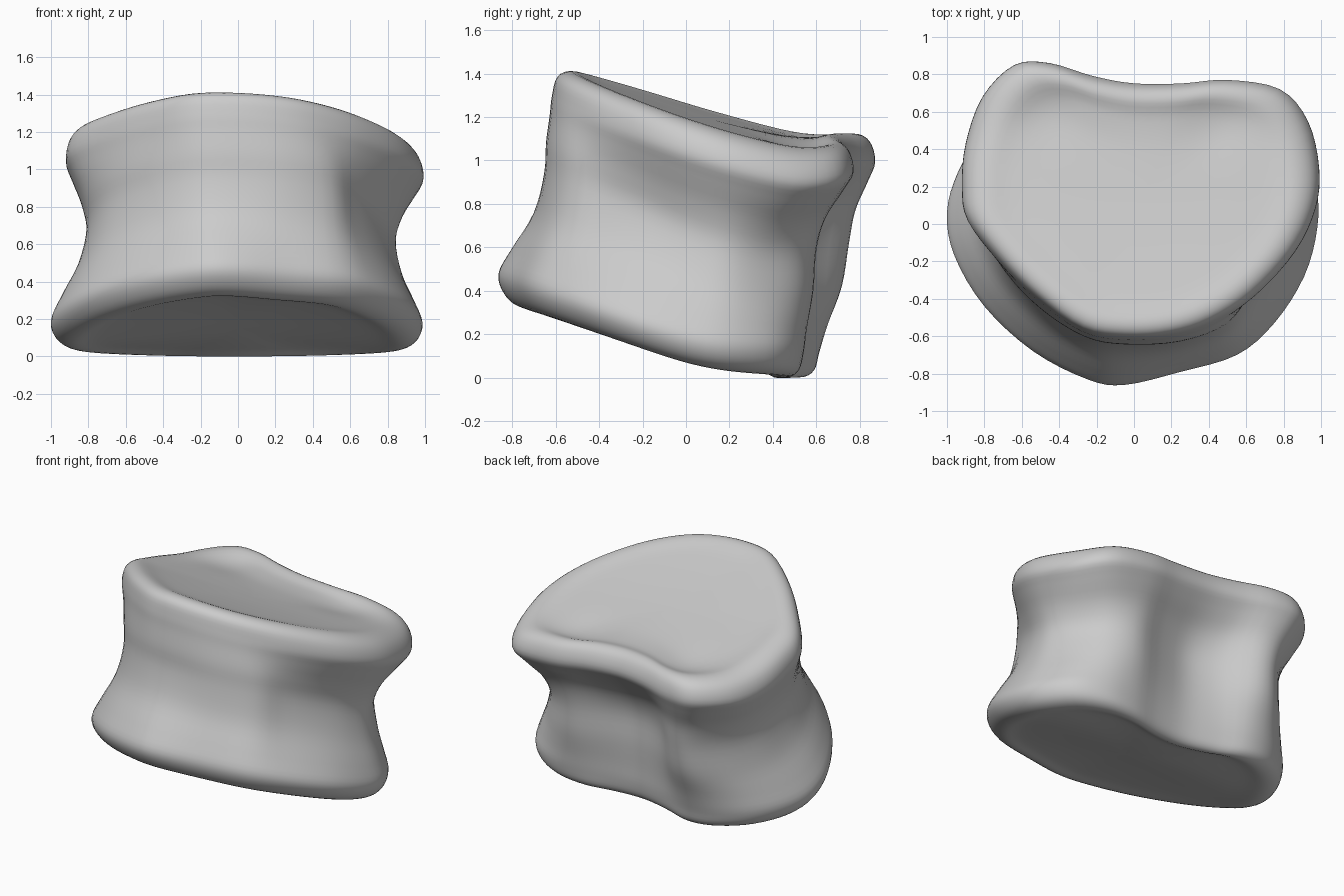
import bpy, math
from mathutils import Vector

if "Cube" in bpy.data.objects:
    bpy.data.objects.remove(bpy.data.objects["Cube"])

# Matching outlines, counter-clockwise from the front: lower rim, waist, upper rim
LOWER = [(-.05, -.86), (.25, -.79), (.55, -.70), (.75, -.53), (.91, -.28), (.98, -.02),
         (.97, .20), (.85, .41), (.66, .52), (.45, .54), (.22, .50), (0, .49),
         (-.22, .54), (-.43, .61), (-.62, .59), (-.81, .47), (-.94, .28), (-1, .06),
         (-.96, -.17), (-.80, -.44), (-.54, -.68), (-.25, -.83)]
WAIST = [(-.05, -.65), (.25, -.635), (.50, -.54), (.62, -.37), (.74, -.15), (.82, .04),
         (.84, .21), (.76, .39), (.63, .54), (.45, .60), (.22, .54), (0, .51),
         (-.20, .58), (-.39, .73), (-.54, .73), (-.69, .57), (-.79, .35), (-.81, .15),
         (-.78, -.06), (-.68, -.27), (-.49, -.47), (-.26, -.61)]
UPPER = [(-.05, -.615), (.20, -.60), (.42, -.53), (.65, -.38), (.86, -.15), (.97, .08),
         (.99, .30), (.93, .55), (.78, .72), (.50, .77), (.25, .75), (0, .75),
         (-.22, .79), (-.45, .86), (-.64, .85), (-.81, .68), (-.90, .43), (-.92, .20),
         (-.89, .02), (-.73, -.19), (-.53, -.39), (-.28, -.57)]
STEPS = 4


def spline(pts, closed):
    """Catmull-Rom resampling through the control points."""
    n, out = len(pts), []
    get = (lambda i: pts[i % n]) if closed else (lambda i: pts[max(0, min(n - 1, i))])
    for i in range(n if closed else n - 1):
        a, b, c, d = (get(i + k) for k in (-1, 0, 1, 2))
        for k in range(STEPS):
            t = k / STEPS
            out.append(0.5 * (2 * b + (c - a) * t + (2 * a - 5 * b + 4 * c - d) * t * t
                              + (3 * b - a - 3 * c + d) * t ** 3))
    if not closed:
        out.append(pts[-1])
    return out


def bump(x, y, cx, cy, r):
    return math.exp(-((x - cx) ** 2 + (y - cy) ** 2) / r ** 2)


def soft(t, w):
    """Smooth ramp: zero below 0, rising with slope 1 above."""
    return w * math.log(1 + math.exp(t / w))


def top_z(x, y):
    return 1.29 - .28 * y - .042 * x - .055 * x * x + .34 * soft(y - .55, .06)


def bottom_z(x, y):
    return .01 + .38 * soft(.1 - y, .1) + .03 * x * x


def plate(p, centre, s, height, dish, drop):
    """Point on an end plate, scaled towards the centre and dished."""
    q = centre + (p - centre) * s
    return Vector((q.x, q.y, height(q.x, q.y) + dish * (1 - s * s) + drop))


low, mid, up = (spline([Vector(p) for p in o], True) for o in (LOWER, WAIST, UPPER))
low_c, up_c = Vector((0, -.08)), Vector((.03, .12))

# Meridians from the lower plate centre, over rim and waist, to the upper plate centre
meridians = []
for b, m, t in zip(low, mid, up):
    rim_b = plate(b, low_c, 1, bottom_z, 0, .125)
    rim_t = plate(t, up_c, 1, top_z, 0, -.145)
    waist = Vector((m.x, m.y, rim_b.z * .43 + rim_t.z * .57))

    def between(rim, f):
        w = math.sin(f * math.pi / 2) ** 1.3
        return Vector((*(rim.xy.lerp(waist.xy, w)), rim.z + (waist.z - rim.z) * f))

    pts = [plate(b, low_c, s, bottom_z, .09, d)
           for s, d in ((.02, 0), (.25, 0), (.5, 0), (.75, 0), (.88, -.01), (.965, .035))]
    pts += [rim_b, between(rim_b, .25), between(rim_b, .6), waist,
            between(rim_t, .6), between(rim_t, .25), rim_t]
    pts += [plate(t, up_c, s, top_z, -.045, d)
            for s, d in ((.965, -.045), (.87, .005), (.72, 0), (.5, 0), (.25, 0), (.02, 0))]
    meridians.append(spline(pts, False))

# Skin the meridians into one closed body
n, rows = len(meridians), len(meridians[0])
verts = [p for mer in meridians for p in mer]
floor = min(p.z for p in verts)
for p in verts:
    p.z -= floor
    # two shallow dimples near the back of the upper plate
    if p.z > top_z(p.x, p.y) - .2:
        p.z -= .02 * (bump(p.x, p.y, -.45, .6, .16) + bump(p.x, p.y, .43, .53, .16))
faces = [(i * rows + j, (i + 1) % n * rows + j, (i + 1) % n * rows + j + 1, i * rows + j + 1)
         for i in range(n) for j in range(rows - 1)]
faces.append([i * rows for i in reversed(range(n))])
faces.append([i * rows + rows - 1 for i in range(n)])
mesh = bpy.data.meshes.new("vertebral_body")
mesh.from_pydata([p[:] for p in verts], [], faces)
mesh.shade_smooth()
body = bpy.data.objects.new("vertebral_body", mesh)
bpy.context.collection.objects.link(body)
